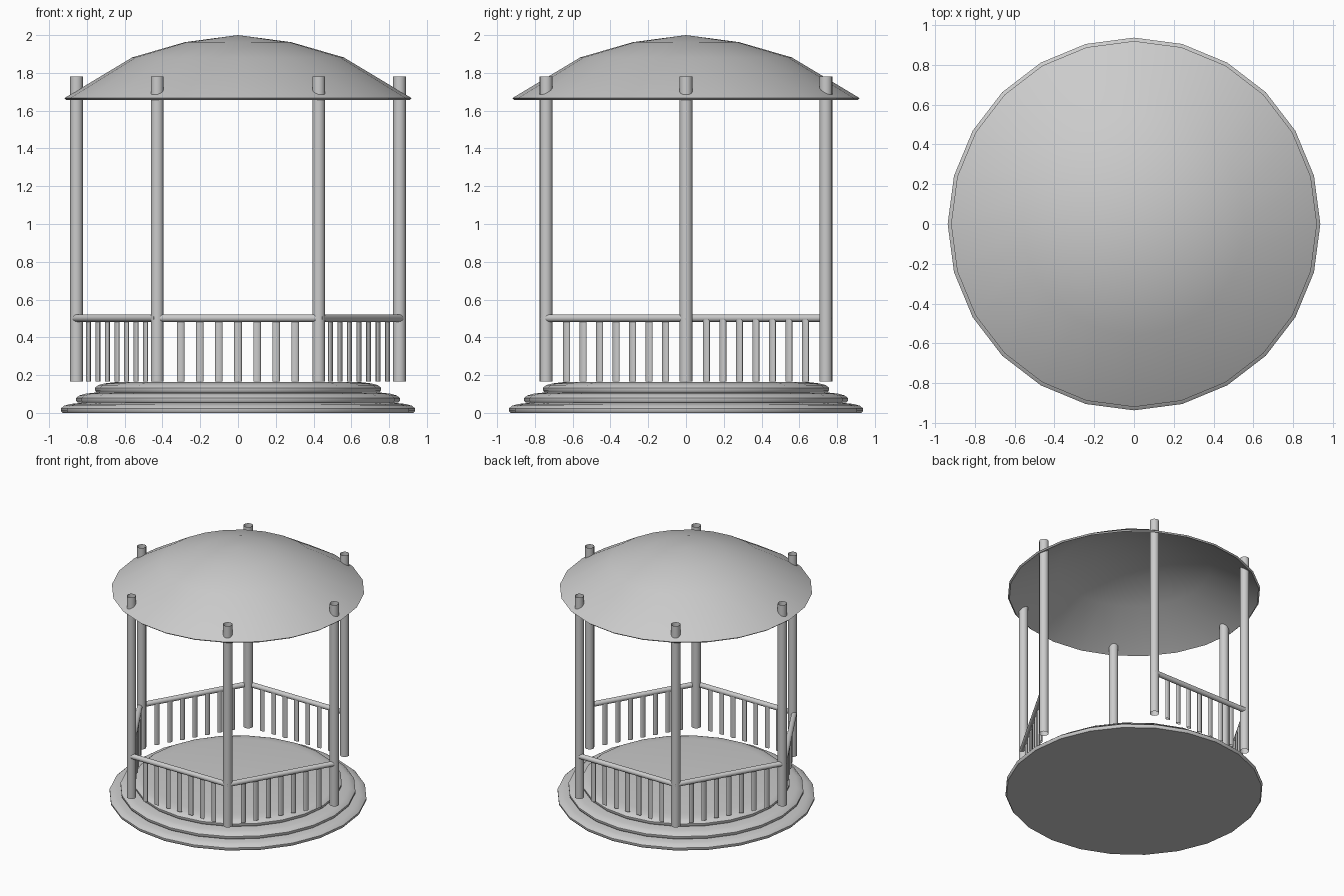
import bpy, bmesh, math
from mathutils import Matrix, Vector

cube = bpy.data.objects.get("Cube")
if cube:
    bpy.data.objects.remove(cube, do_unlink=True)

grey = bpy.data.materials.new("plain grey")
grey.use_nodes = True
COLOUR = (0.6, 0.6, 0.6, 1)
grey.diffuse_color = COLOUR
grey.node_tree.nodes["Principled BSDF"].inputs["Base Color"].default_value = COLOUR


def finish(name, bm, angle):
    mesh = bpy.data.meshes.new(name)
    bm.to_mesh(mesh)
    bm.free()
    obj = bpy.data.objects.new(name, mesh)
    bpy.context.collection.objects.link(obj)
    mesh.materials.append(grey)
    bpy.ops.object.select_all(action="DESELECT")
    obj.select_set(True)
    bpy.context.view_layer.objects.active = obj
    bpy.ops.object.shade_smooth_by_angle(angle=math.radians(angle))
    return obj


def lathe(name, profile, sides=24, angle=40):
    """Spin a closed (radius, height) profile about the z axis."""
    bm = bmesh.new()
    verts = [bm.verts.new((r, 0, z)) for r, z in profile]
    edges = [bm.edges.new(pair) for pair in zip(verts, verts[1:])]
    bmesh.ops.spin(bm, geom=verts + edges, axis=(0, 0, 1), cent=(0, 0, 0),
                   angle=math.tau, steps=sides, use_duplicate=False)
    bmesh.ops.remove_doubles(bm, verts=bm.verts, dist=0.0005)
    bmesh.ops.recalc_face_normals(bm, faces=bm.faces)
    return finish(name, bm, angle)


def tube(name, start, end, wide, deep, caps=False):
    """Elliptical rod between two points."""
    axis = end - start
    bm = bmesh.new()
    bmesh.ops.create_cone(bm, cap_ends=caps, segments=16, radius1=1, radius2=1,
                          depth=axis.length)
    bm.transform(Matrix.Translation((start + end) / 2)
                 @ axis.to_track_quat("Z", "Y").to_matrix().to_4x4()
                 @ Matrix.Diagonal((wide, deep, 1, 1)))
    return finish(name, bm, 40)


# Stepped round platform with rounded rims
for step, r in enumerate((0.937, 0.857, 0.757)):
    z = step * 0.0545
    lathe(f"platform_step_{step + 1}",
          [(0, z), (r - 0.008, z), (r, z + 0.01), (r, z + 0.024), (r - 0.017, z + 0.038),
           (r - 0.05, z + 0.047), (r - 0.11, z + 0.054), (0, z + 0.055)])

# Thin domed roof shell
lathe("roof", [(0, 2), (0.28, 1.963), (0.56, 1.882), (0.92, 1.666),
               (0.909, 1.656), (0.553, 1.867), (0.276, 1.946), (0, 1.983)])

# Six open tubular posts
corners = [Vector((math.cos(a), math.sin(a), 0)) * 0.855
           for a in (math.radians(60 * i) for i in range(6))]
up = Vector((0, 0, 1))
for i, corner in enumerate(corners):
    tube(f"post_{i + 1}", corner + up * 0.166, corner + up * 1.781, 0.034, 0.034)

# Railings on five sides, leaving an entrance on the first side
for i in range(1, 6):
    a, b = corners[i], corners[(i + 1) % 6]
    along = (b - a).normalized()
    lift = up * 0.502 + (a + b).normalized() * 0.012
    tube(f"handrail_{i}", a - along * 0.015 + lift, b + along * 0.015 + lift,
         0.02, 0.02, caps=True)
    for k in range(7):
        rod = tube(f"baluster_{i}_{k + 1}", up * 0.166, up * 0.495, 0.02, 0.01)
        rod.location = a.lerp(b, 0.5 + (k - 3) * 0.118)
        rod.rotation_euler.z = math.atan2(along.y, along.x)
